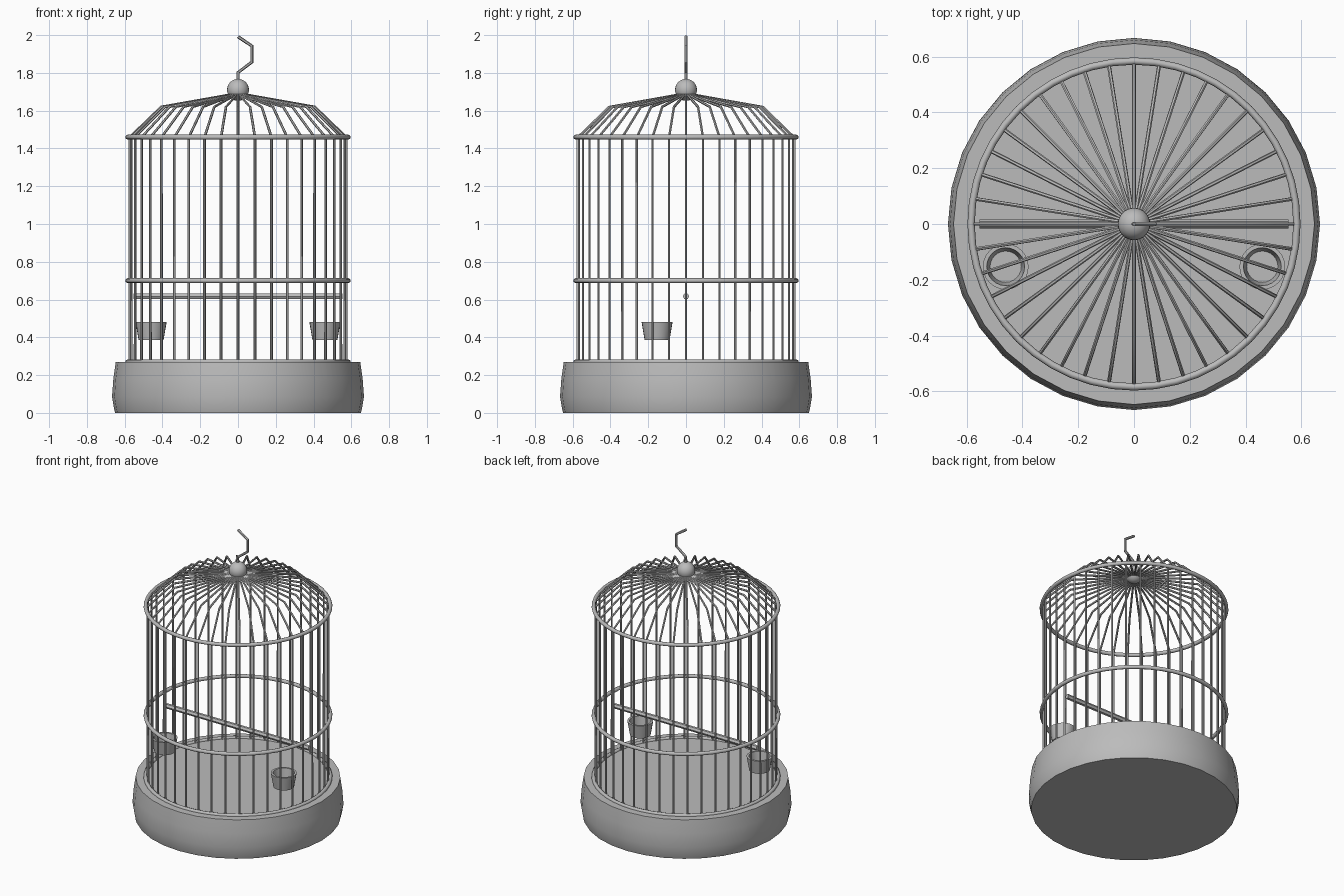
import bpy, bmesh, math
from mathutils import Vector

if "Cube" in bpy.data.objects:
    bpy.data.objects.remove(bpy.data.objects["Cube"])

metal = bpy.data.materials.new("grey metal")
metal.diffuse_color = (0.5, 0.5, 0.5, 1)
metal.use_nodes = True
metal.node_tree.nodes["Principled BSDF"].inputs["Base Color"].default_value = metal.diffuse_color


def finish(obj, name, angle=40):
    obj.name = name
    obj.data.materials.clear()
    obj.data.materials.append(metal)
    bpy.ops.object.select_all(action='DESELECT')
    obj.select_set(True)
    bpy.context.view_layer.objects.active = obj
    if obj.type == 'CURVE':
        bpy.ops.object.convert(target='MESH')
        obj = bpy.context.object
        obj.name = name
    bpy.ops.object.shade_smooth_by_angle(angle=math.radians(angle))
    return obj


def wires(name, paths, radius, resolution=1):
    """Round wires along straight-segment paths."""
    cu = bpy.data.curves.new(name, 'CURVE')
    cu.dimensions = '3D'
    cu.bevel_depth = radius
    cu.bevel_resolution = resolution
    cu.use_fill_caps = True
    for path in paths:
        sp = cu.splines.new('POLY')
        sp.points.add(len(path) - 1)
        for p, co in zip(sp.points, path):
            p.co = (*co, 1)
    obj = bpy.data.objects.new(name, cu)
    bpy.context.collection.objects.link(obj)
    return finish(obj, name)


def lathe(name, profile, sides, location=(0, 0, 0)):
    """Turn an (r, z) profile that starts and ends on the axis."""
    bm = bmesh.new()
    rings = []
    for r, z in profile:
        if r == 0:
            rings.append([bm.verts.new((0, 0, z))] * sides)
        else:
            rings.append([bm.verts.new((r * math.cos(2 * math.pi * i / sides),
                                        r * math.sin(2 * math.pi * i / sides), z))
                          for i in range(sides)])
    for a, b in zip(rings, rings[1:]):
        for i in range(sides):
            j = (i + 1) % sides
            bm.faces.new(dict.fromkeys((a[i], a[j], b[j], b[i])))
    bmesh.ops.recalc_face_normals(bm, faces=bm.faces)
    me = bpy.data.meshes.new(name)
    bm.to_mesh(me)
    bm.free()
    obj = bpy.data.objects.new(name, me)
    obj.location = location
    bpy.context.collection.objects.link(obj)
    return finish(obj, name)


# Tray base with slightly bulging wall
lathe("base_tray", [(0, 0), (0.65, 0), (0.656, 0.02), (0.667, 0.085),
                    (0.66, 0.18), (0.647, 0.27), (0, 0.27)], 32)

# Hoops around the bars
for label, z in (("bottom", 0.27), ("middle", 0.70), ("top", 1.46)):
    bpy.ops.mesh.primitive_torus_add(location=(0, 0, z), major_radius=0.584,
                                     minor_radius=0.013, major_segments=48,
                                     minor_segments=8)
    finish(bpy.context.object, label + "_hoop", 60)

# Forty bars, each bending in twice to form the roof
bars = []
for i in range(40):
    a = math.radians(9 * i)
    bars.append([(r * math.cos(a), r * math.sin(a), z)
                 for r, z in ((0.573, 0.26), (0.573, 1.46), (0.407, 1.62), (0.01, 1.69))])
wires("cage_bars", bars, 0.007)

# Ball finial and bent hook
bpy.ops.mesh.primitive_uv_sphere_add(segments=24, ring_count=14, radius=0.058,
                                     location=(0, 0, 1.71))
finish(bpy.context.object, "finial_ball")
wires("hanging_hook", [[(0, 0, 1.74), (0, 0, 1.802), (0.074, 0, 1.858),
                        (0.074, 0, 1.942), (0, 0, 1.992)]], 0.009)

# Perch across the cage
wires("perch", [[(-0.553, 0, 0.617), (0.553, 0, 0.617)]], 0.017)

# Two hollow feeding cups
for label, s in (("left", -1), ("right", 1)):
    lathe(label + "_cup", [(0, 0), (0.066, 0), (0.082, 0.095), (0.068, 0.095),
                           (0.056, 0.015), (0, 0.015)], 24, (s * 0.46, -0.153, 0.385))
